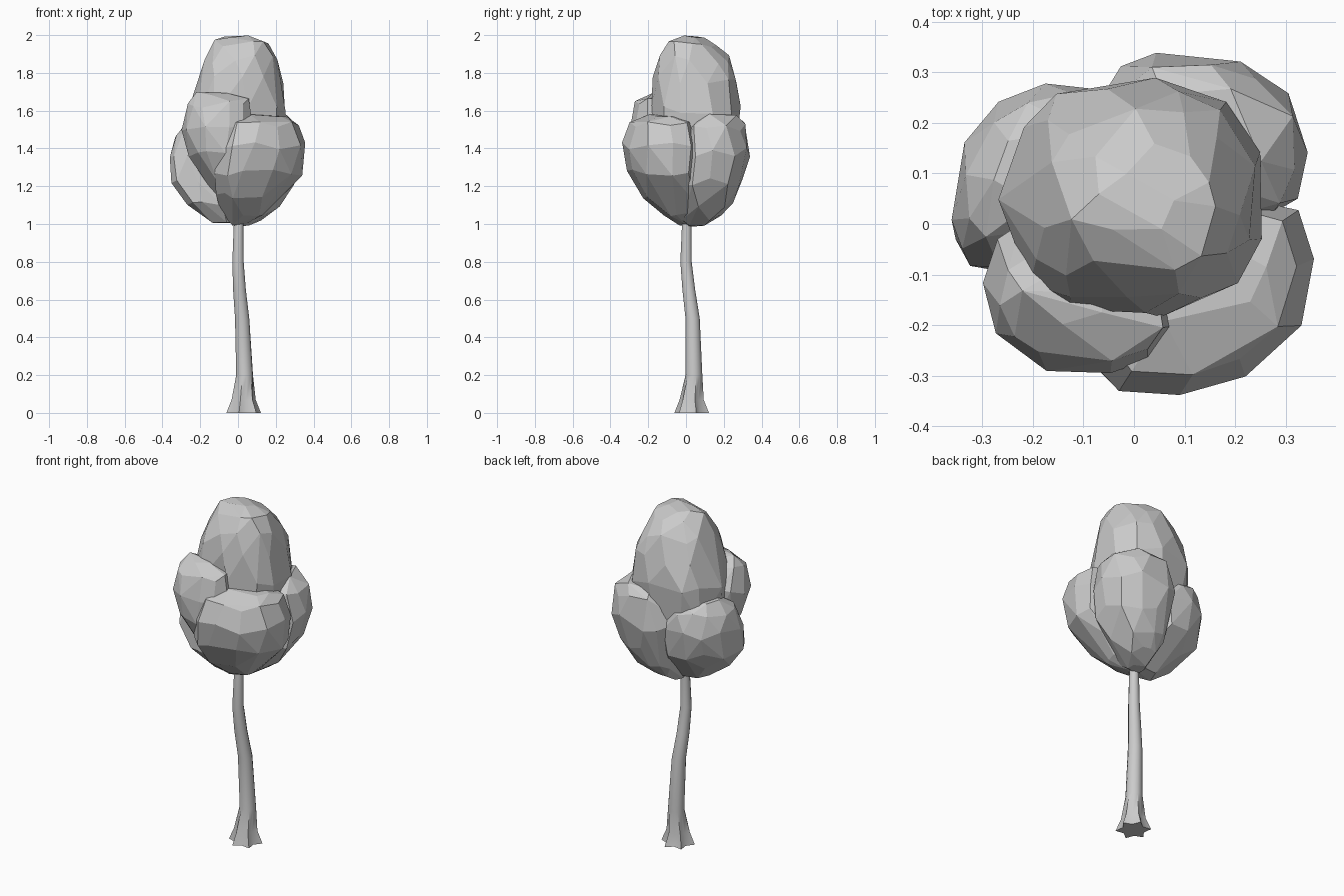
import bpy, bmesh, math, random

if "Cube" in bpy.data.objects:
    bpy.data.objects.remove(bpy.data.objects["Cube"])

random.seed(11)


def add_object(name, bm):
    bmesh.ops.recalc_face_normals(bm, faces=bm.faces[:])
    mesh = bpy.data.meshes.new(name)
    bm.to_mesh(mesh)
    bm.free()
    ob = bpy.data.objects.new(name, mesh)
    bpy.context.collection.objects.link(ob)
    return ob


def rounded(v):
    """Slightly squared-off sine/cosine for fuller outlines."""
    return math.copysign(abs(v) ** 0.85, v)


def foliage(name, skew, rings, sides=11):
    """Faceted convex clump; each ring is z, x min, x max, y min, y max.
    Positive skew stretches the outline along the x = y diagonal."""
    bm = bmesh.new()
    last = len(rings) - 1
    for i, (z, x0, x1, y0, y1) in enumerate(rings):
        n = sides if 0 < i < last else 5
        dz = 0.025 if 0 < i < last else 0.008
        start = random.uniform(0, math.tau)
        for k in range(n):
            a = start + math.tau * (k + random.uniform(-0.25, 0.25)) / n
            s = random.uniform(0.97, 1.03)
            bm.verts.new(((x0 + x1) / 2 + (x1 - x0) / 2 * s * rounded(math.cos(a)),
                          (y0 + y1) / 2 + (y1 - y0) / 2 * s * rounded(math.sin(a + skew)),
                          z + random.uniform(-dz, dz)))
    bmesh.ops.convex_hull(bm, input=bm.verts[:])
    loose = [v for v in bm.verts if not v.link_faces]
    bmesh.ops.delete(bm, geom=loose, context='VERTS')
    # merge nearly coplanar triangles into larger facets
    bmesh.ops.dissolve_limit(bm, angle_limit=math.radians(9),
                             verts=bm.verts[:], edges=bm.edges[:])
    return add_object(name, bm)


# Crown: one tall clump on top, four around it tapering to the trunk
foliage("foliage_top", 0, [
    (1.993, -.07, .08, -.02, .10), (1.95, -.12, .16, -.10, .16),
    (1.87, -.18, .205, -.15, .23), (1.76, -.22, .24, -.175, .265),
    (1.60, -.265, .27, -.185, .285), (1.43, -.25, .25, -.17, .26),
    (1.25, -.16, .16, -.11, .17), (1.08, -.06, .06, -.05, .07)])
foliage("foliage_front_right", .35, [
    (1.575, .03, .26, -.20, -.02), (1.53, -.06, .325, -.30, .03),
    (1.41, -.11, .36, -.34, .05), (1.27, -.12, .335, -.315, .05),
    (1.15, -.12, .25, -.23, .05), (1.06, -.09, .14, -.12, .04),
    (1.00, -.04, .05, -.04, .03)])
foliage("foliage_front_left", -.15, [
    (1.69, -.22, -.06, -.20, -.10), (1.64, -.27, .06, -.27, -.05),
    (1.52, -.30, .08, -.30, .01), (1.38, -.26, .06, -.29, .02),
    (1.24, -.18, .02, -.21, .03), (1.11, -.10, .00, -.10, .03)])
foliage("foliage_back_left", .3, [
    (1.53, -.28, -.08, .04, .20), (1.47, -.335, -.03, -.04, .255),
    (1.36, -.365, .01, -.09, .28), (1.23, -.355, .03, -.11, .25),
    (1.12, -.27, .04, -.11, .18), (1.01, -.14, .03, -.05, .07)])
foliage("foliage_back_right", -.2, [
    (1.575, .04, .26, .08, .28), (1.51, -.03, .325, .02, .32),
    (1.38, -.07, .345, -.01, .34), (1.22, -.06, .31, -.03, .295),
    (1.11, -.05, .22, -.03, .25), (1.03, -.03, .13, -.02, .19),
    (0.99, -.02, .06, .00, .10)])

# Trunk: bent tapering tube, star-shaped root flare at the ground
# ring: z, centre x, centre y, root radius, groove radius
trunk_rings = [(0, .03, .03, .095, .062), (.07, .03, .03, .066, .050),
               (.20, .035, .042, .046, .044), (.50, .022, .035, .039, .039),
               (.65, .008, .015, .035, .035), (.80, 0, 0, .031, .031),
               (1.0, .003, .004, .026, .026), (1.12, .005, .01, .022, .022)]
bm = bmesh.new()
N = 12
loops = []
for z, cx, cy, ro, ri in trunk_rings:
    loop = []
    for k in range(N):
        a = math.tau * k / N + math.radians(15)
        r = ri if k % 2 else ro
        loop.append(bm.verts.new((cx + r * math.cos(a), cy + r * math.sin(a), z)))
    loops.append(loop)
for lo, hi in zip(loops, loops[1:]):
    for k in range(N):
        bm.faces.new((lo[k], lo[(k + 1) % N], hi[(k + 1) % N], hi[k]))
bm.faces.new(loops[0])
bm.faces.new(loops[-1])
trunk = add_object("trunk", bm)
bpy.context.view_layer.objects.active = trunk
trunk.select_set(True)
bpy.ops.object.shade_smooth_by_angle(angle=math.radians(40))
